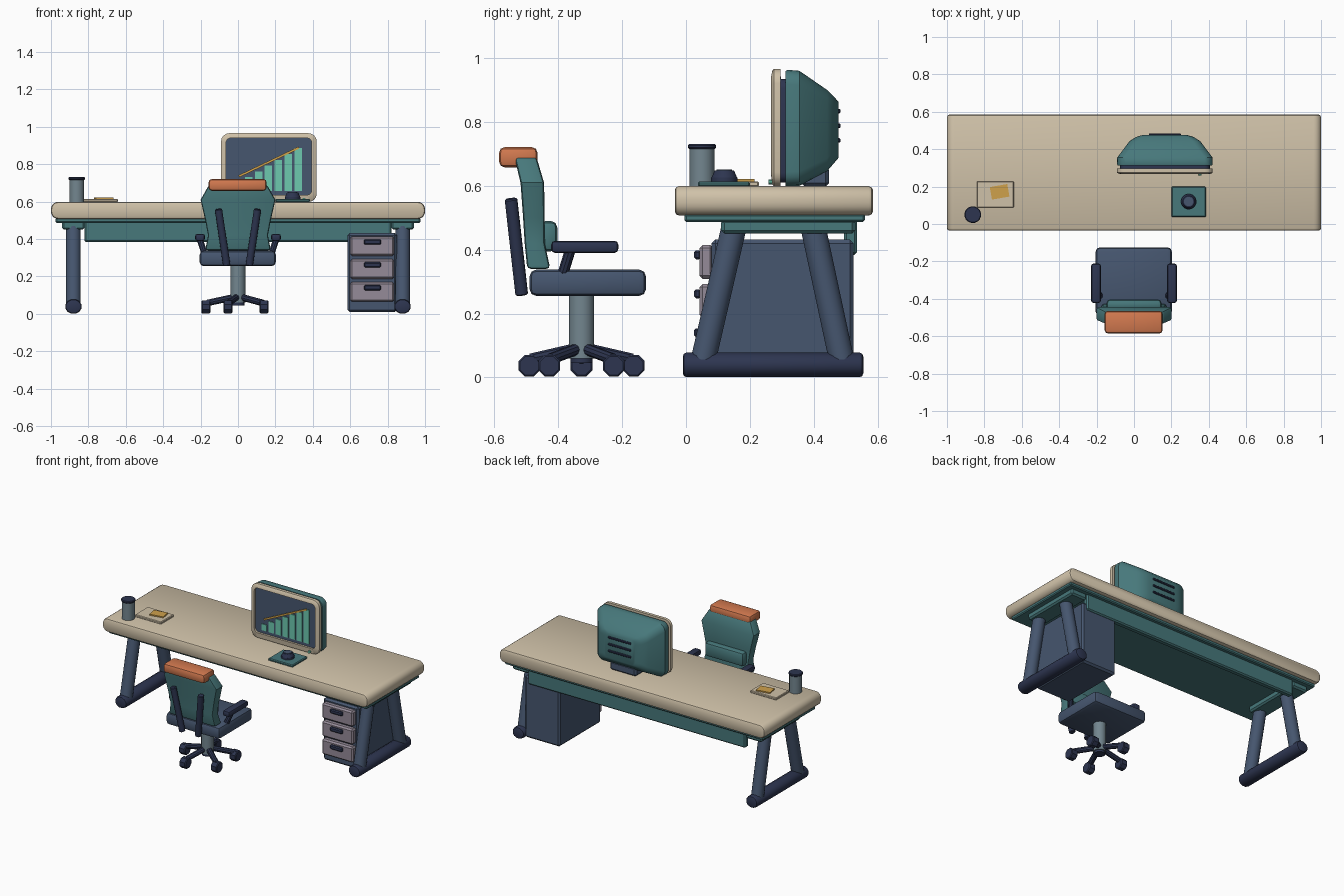
import bpy, bmesh, math
from mathutils import Vector, Matrix

if "Cube" in bpy.data.objects:
    bpy.data.objects.remove(bpy.data.objects["Cube"])


def material(name, hex_code):
    m = bpy.data.materials.new(name)
    c = [int(hex_code[i:i + 2], 16) / 255 for i in (0, 2, 4)]
    m.diffuse_color = [v / 12.92 if v <= .04045 else ((v + .055) / 1.055) ** 2.4 for v in c] + [1]
    m.use_nodes = True
    m.node_tree.nodes["Principled BSDF"].inputs["Base Color"].default_value = m.diffuse_color
    return m


TAN = material("tan", "CFC1A8")
TEAL = material("teal", "47787B")
BLUE = material("slate blue", "46566F")
DARK = material("dark navy", "2D3550")
STEEL = material("steel grey", "73868F")
ORANGE = material("orange", "D2794F")
MINT = material("mint", "6DC8AF")
GOLD = material("gold", "CFA14B")
MAUVE = material("mauve grey", "958B98")


def finish(name, bm, mat):
    bmesh.ops.recalc_face_normals(bm, faces=bm.faces)
    me = bpy.data.meshes.new(name)
    bm.to_mesh(me)
    bm.free()
    me.materials.append(mat)
    ob = bpy.data.objects.new(name, me)
    bpy.context.collection.objects.link(ob)
    bpy.ops.object.select_all(action='DESELECT')
    ob.select_set(True)
    bpy.context.view_layer.objects.active = ob
    bpy.ops.object.shade_smooth_by_angle(angle=math.radians(32))
    return ob


def bevel(bm, edges, width, seg):
    bmesh.ops.bevel(bm, geom=edges, offset=width, segments=seg, profile=.5, affect='EDGES')


def box(name, x, y, z, mat, b=0.0, seg=2, turn=0.0):
    bm = bmesh.new()
    size = [x[1] - x[0], y[1] - y[0], z[1] - z[0]]
    mid = Vector([(x[0] + x[1]) / 2, (y[0] + y[1]) / 2, (z[0] + z[1]) / 2])
    bmesh.ops.create_cube(bm, size=1, matrix=Matrix.Diagonal((*size, 1)))
    if b:
        bevel(bm, bm.edges[:], b, seg)
    bmesh.ops.transform(bm, matrix=Matrix.Translation(mid) @ Matrix.Rotation(turn, 4, 'Y' if name == "trend_line" else 'Z'),
                        verts=bm.verts)
    return finish(name, bm, mat)


def tube(name, p, q, r, mat, n=16, r2=None, b=0.0, seg=2):
    p, q = Vector(p), Vector(q)
    bm = bmesh.new()
    turn = (q - p).to_track_quat('Z', 'Y').to_matrix().to_4x4()
    bmesh.ops.create_cone(bm, cap_ends=True, segments=n, radius1=r, radius2=r if r2 is None else r2,
                          depth=(q - p).length,
                          matrix=Matrix.Rotation(math.pi / n, 4, 'Z'))
    if b:
        bevel(bm, [e for e in bm.edges if any(len(f.verts) > 4 for f in e.link_faces)], b, seg)
    bmesh.ops.transform(bm, matrix=Matrix.Translation((p + q) / 2) @ turn, verts=bm.verts)
    return finish(name, bm, mat)


def rounded(y, cx, cz, hw, hh, r, n=4):
    """Rounded rectangle in the xz plane at depth y."""
    pts = []
    for k, (sx, sz) in enumerate([(1, 1), (-1, 1), (-1, -1), (1, -1)]):
        for i in range(n + 1):
            a = math.pi / 2 * (k + i / n)
            pts.append((cx + sx * (hw - r) + r * math.cos(a), y, cz + sz * (hh - r) + r * math.sin(a)))
    return pts


def loft(name, rings, mat, closed=False, b=0.0):
    bm = bmesh.new()
    vs = [[bm.verts.new(p) for p in ring] for ring in rings]
    n = len(vs[0])
    for a, c in zip(vs, vs[1:] + (vs[:1] if closed else [])):
        for i in range(n):
            bm.faces.new((a[i], a[(i + 1) % n], c[(i + 1) % n], c[i]))
    if not closed:
        bm.faces.new(vs[0])
        bm.faces.new(vs[-1])
    bmesh.ops.recalc_face_normals(bm, faces=bm.faces)
    if b:
        bevel(bm, [e for e in bm.edges if e.calc_face_angle(0) > .8], b, 2)
    return finish(name, bm, mat)


# Desk top and the plate under it
loft("desk_top", [rounded(y, 0, .553, 1 - d, .046 - d, .04 - d, 5)
                  for y, d in ((-.035, .012), (-.031, .004), (-.022, 0), (.572, 0), (.581, .004), (.585, .012))], TAN)
box("under_plate", (-.975, .975), (-.005, .56), (.487, .512), TEAL, .006, 1)
box("modesty_panel", (-.82, .82), (.495, .535), (.383, .495), TEAL, .008, 1)

# A-frame legs
for s, side in ((-1, "left"), (1, "right")):
    x = s * .88
    box(side + "_leg_bracket", sorted((x - .06, x + .06)), (.11, .53), (.45, .495), TEAL, .01, 1)
    tube(side + "_front_leg", (x, .15, .47), (x, .053, .05), .04, BLUE)
    tube(side + "_back_leg", (x, .398, .47), (x, .488, .05), .04, BLUE)
    foot = tube(side + "_foot_bar", (0, -.01, 0), (0, .555, 0), .04, DARK, 12, b=.012)
    foot.location = (x, 0, .0395)
    foot.scale = (1.12, 1, 1)

# Drawer cabinet
box("cabinet", (.585, .85), (.08, .525), (.01, .432), BLUE, .012, 1)
for i in range(3):
    z = .362 - i * .122
    box("drawer_front", (.6, .835), (.042, .085), (z - .053, z + .053), MAUVE, .01, 1)
    box("drawer_handle", (.673, .765), (.025, .046), (z + .008, z + .036), DARK, .006, 1)

# Monitor
MX, MZ = .165, .782
loft("monitor_bezel", [rounded(.27, MX, MZ, .25, .178, .04), rounded(.275, MX, MZ, .256, .184, .045),
                       rounded(.296, MX, MZ, .256, .184, .045), rounded(.296, MX, .788, .229, .152, .025),
                       rounded(.266, MX, .788, .229, .152, .025)], TAN, closed=True)
loft("screen", [rounded(y, MX, .788, .232, .155, .025) for y in (.28, .297)], BLUE)
loft("monitor_gasket", [rounded(y, MX, .773, .24, .162, .03) for y in (.295, .314)], DARK)
loft("monitor_shell", [rounded(.312, MX, .78, .252, .18, .04), rounded(.32, MX, .781, .256, .182, .045),
                       rounded(.355, MX, .78, .255, .18, .045), rounded(.442, MX, .773, .19, .127, .04),
                       rounded(.465, MX, .775, .155, .102, .035), rounded(.477, MX, .775, .115, .088, .03)], TEAL)
for z in (.834, .788, .742):
    box("vent_slot", (MX - .085, MX + .085), (.465, .484), (z - .007, z + .007), DARK, .003, 1)
box("monitor_foot", (MX - .1, MX + .1), (.36, .448), (.597, .66), BLUE, .012, 1)
tube("power_button", (.353, .258, .612), (.353, .272, .612), .009, MINT, 10)

# Chart on the screen
for i in range(7):
    x = .004 + i * .053
    box("chart_bar", (x - .02, x + .02), (.275, .281), (.657, .7 + i * .031), MINT)
box("trend_line", (MX - .178, MX + .178), (.271, .276), (.806, .818), GOLD, turn=-.445)

# Trackball on a pad
box("control_pad", (.2, .385), (.037, .2), (.597, .614), TEAL, .005, 1)
tube("control_ring", (.292, .12, .612), (.292, .12, .626), .042, DARK, 16)
tube("control_knob", (.292, .12, .625), (.292, .12, .648), .041, DARK, 16, r2=.031)
tube("control_cap", (.292, .12, .645), (.292, .12, .651), .025, BLUE, 16)

# Note pad and cup
box("note_pad", (-.84, -.642), (.088, .228), (.597, .614), TAN, .004, 1)
box("sticky_note", (-.766, -.671), (.138, .206), (.612, .622), GOLD, turn=math.radians(10))
tube("cup", (-.862, .05, .597), (-.862, .05, .72), .04, STEEL, 16)
tube("cup_lid", (-.862, .05, .716), (-.862, .05, .731), .045, DARK, 16, b=.004, seg=1)

# Chair seat and column
CY = -.327
box("chair_seat", (-.205, .202), (-.49, -.125), (.255, .338), BLUE, .022, 2)
tube("chair_column", (0, CY, .06), (0, CY, .26), .04, STEEL, 16)
tube("chair_hub", (0, CY, .045), (0, CY, .09), .035, DARK, 12)

# Five-armed base with casters
for k in range(5):
    a = math.pi + k * math.tau / 5
    dx, dy = math.cos(a), math.sin(a)
    tube("base_arm", (dx * .01, CY + dy * .01, .092), (dx * .165, CY + dy * .165, .058), .018, DARK, 10)
    cx, cy = dx * .172, CY + dy * .172
    tube("caster", (cx - .024, cy, .037), (cx + .024, cy, .037), .037, DARK, 8, b=.005, seg=1)

# Backrest: half width, back and front depth at each height
levels = [(.34, .175, -.497, -.425), (.42, .16, -.505, -.442), (.50, .175, -.51, -.443),
          (.61, .2, -.518, -.444), (.69, .155, -.537, -.468)]
loft("chair_back", [[(-w, y0, z), (w, y0, z), (w, y1, z), (-w, y1, z)] for z, w, y0, y1 in levels], TEAL, b=.012)
box("lumbar_pad", (-.147, .147), (-.46, -.403), (.395, .49), TEAL, .02, 2)
box("headrest", (-.157, .153), (-.585, -.465), (.658, .721), ORANGE, .017, 2)

# Back struts and armrests
for s, side in ((-1, "left"), (1, "right")):
    tube(side + "_back_strut", (s * .105, -.548, .56), (s * .06, -.514, .258), .02, DARK, 12, b=.004, seg=1)
    x = s * .203
    box(side + "_armrest", (x - .026, x + .026), (-.422, -.212), (.39, .428), DARK, .012, 2)
    tube(side + "_arm_support", (s * .205, -.362, .4), (s * .175, -.39, .31), .017, DARK, 10)
